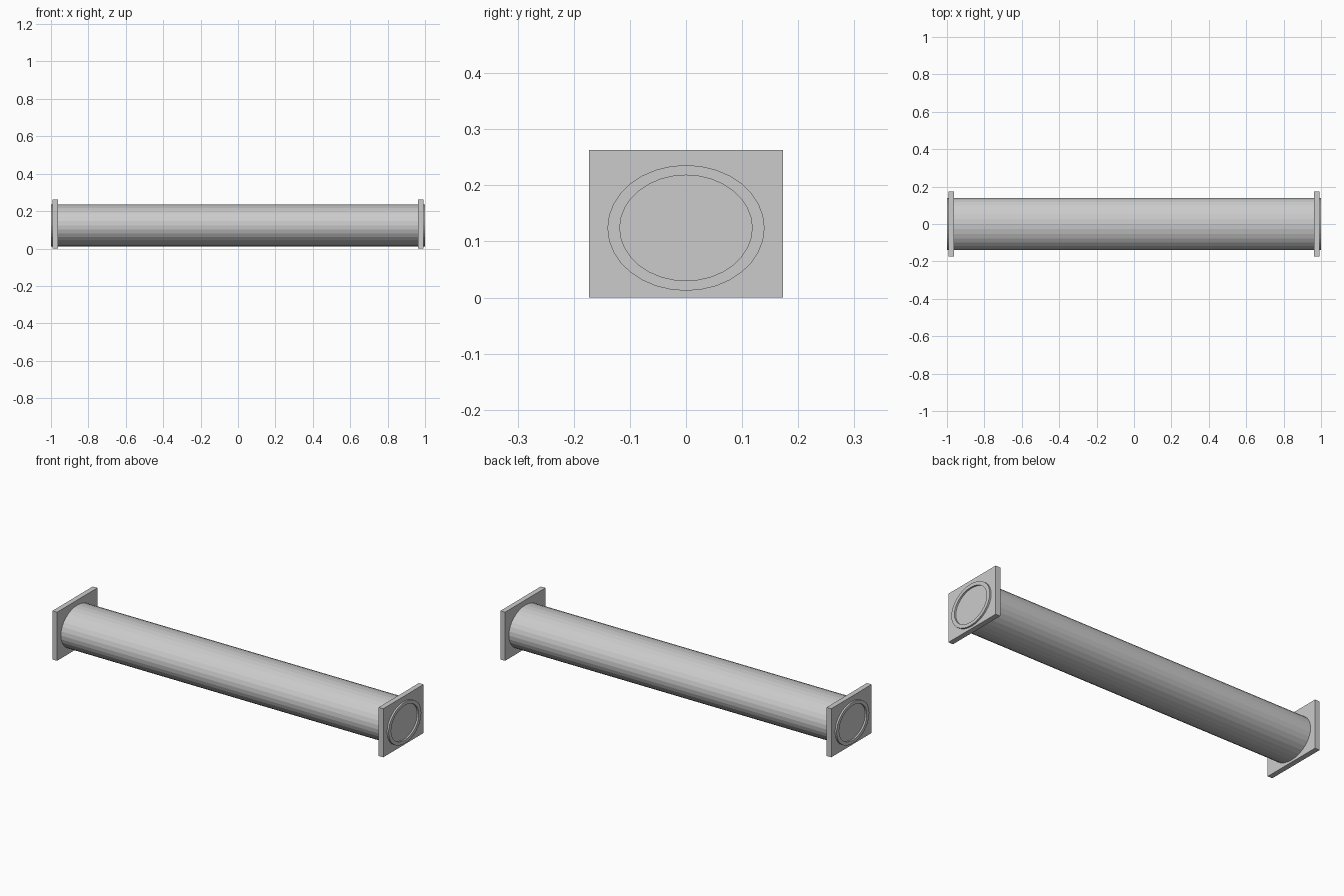
import bpy, bmesh
from math import cos, sin, tau

if "Cube" in bpy.data.objects:
    bpy.data.objects.remove(bpy.data.objects["Cube"])

SEGMENTS = 32
CENTRE_Z = 0.124


def finish(name, bm):
    bmesh.ops.recalc_face_normals(bm, faces=bm.faces)
    mesh = bpy.data.meshes.new(name)
    bm.to_mesh(mesh)
    bm.free()
    obj = bpy.data.objects.new(name, mesh)
    bpy.context.collection.objects.link(obj)
    return obj


def ellipse_ring(bm, x, ry, rz):
    return [bm.verts.new((x, ry * cos(tau * i / SEGMENTS),
                          CENTRE_Z + rz * sin(tau * i / SEGMENTS)))
            for i in range(SEGMENTS)]


# Hollow oval pipe running the full length
bm = bmesh.new()
rings = [ellipse_ring(bm, x, ry, rz) for x, ry, rz in
         ((-1, 0.14, 0.112), (1, 0.14, 0.112), (1, 0.118, 0.094), (-1, 0.118, 0.094))]
for k in range(4):
    a, b = rings[k], rings[(k + 1) % 4]
    for i in range(SEGMENTS):
        j = (i + 1) % SEGMENTS
        bm.faces.new((a[i], a[j], b[j], b[i]))
finish("pipe", bm)

# Solid end plates; the pipe rim stands slightly proud of each one
for side, name in ((-1, "left_end_plate"), (1, "right_end_plate")):
    bm = bmesh.new()
    bmesh.ops.create_cube(bm, size=1)
    bmesh.ops.scale(bm, vec=(0.028, 0.345, 0.263), verts=bm.verts)
    bmesh.ops.translate(bm, vec=(side * 0.977, 0, 0.1315), verts=bm.verts)
    finish(name, bm)
